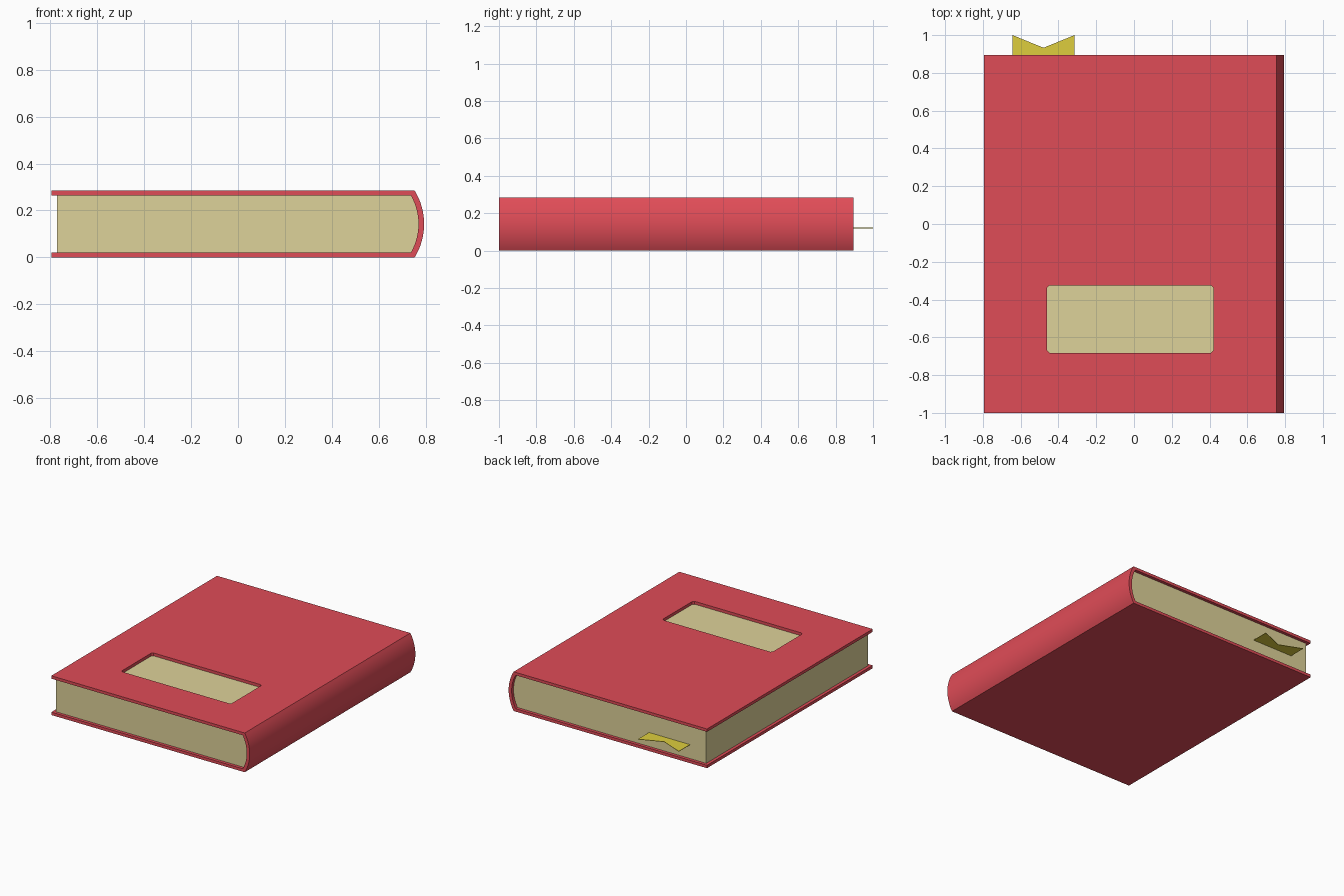
import bpy, bmesh, math
from mathutils import Vector

if "Cube" in bpy.data.objects:
    bpy.data.objects.remove(bpy.data.objects["Cube"])


def material(name, rgb):
    m = bpy.data.materials.new(name)
    m.diffuse_color = (*rgb, 1.0)
    m.use_nodes = True
    m.node_tree.nodes["Principled BSDF"].inputs["Base Color"].default_value = m.diffuse_color
    return m


RED = material("red cover", (0.74, 0.072, 0.095))
PAPER = material("cream paper", (0.73, 0.645, 0.319))
YELLOW = material("yellow ribbon", (0.73, 0.617, 0.048))


def prism(name, points, direction, mat):
    """Extrude a closed 3D outline along a direction."""
    bm = bmesh.new()
    face = bm.faces.new([bm.verts.new(p) for p in points])
    res = bmesh.ops.extrude_face_region(bm, geom=[face], use_keep_orig=True)
    moved = [v for v in res["geom"] if isinstance(v, bmesh.types.BMVert)]
    bmesh.ops.translate(bm, verts=moved, vec=Vector(direction))
    bmesh.ops.recalc_face_normals(bm, faces=bm.faces)
    mesh = bpy.data.meshes.new(name)
    bm.to_mesh(mesh)
    bm.free()
    mesh.materials.append(mat)
    ob = bpy.data.objects.new(name, mesh)
    bpy.context.collection.objects.link(ob)
    return ob


def smooth(ob):
    bpy.ops.object.select_all(action='DESELECT')
    ob.select_set(True)
    bpy.context.view_layer.objects.active = ob
    bpy.ops.object.shade_smooth_by_angle(angle=math.radians(30))


def arc(x, z0, z1, bulge, n=16):
    """Circular arc from (x, z0) to (x, z1), bulging towards +x."""
    h = (z1 - z0) / 2
    r = (h * h + bulge * bulge) / (2 * bulge)
    a = math.asin(h / r)
    return [(x + bulge - r + r * math.cos(t), (z0 + z1) / 2 + r * math.sin(t))
            for t in (-a + 2 * a * i / n for i in range(n + 1))]


H, T = 0.284, 0.021            # book height, board thickness
Y0, Y1, INSET = -1.0, 0.895, 0.022
LEFT = -0.795
outer = arc(0.754, 0, H, 0.04)
inner = arc(0.738, T, H - T, 0.032)

# Cover: C-shaped wrap with rounded spine
profile = [(LEFT, 0)] + outer + [(LEFT, H), (LEFT, H - T)] + inner[::-1] + [(LEFT, T)]
cover = prism("cover", [(x, Y0, z) for x, z in profile], (0, Y1 - Y0, 0), RED)

# Title window cut through the front board, with clipped corners
xa, xb, ya, yb, c = -0.46, 0.42, -0.682, -0.325, 0.012
window = [(xa + c, ya), (xb - c, ya), (xb, ya + c), (xb, yb - c),
          (xb - c, yb), (xa + c, yb), (xa, yb - c), (xa, ya + c)]
cutter = prism("window_cutter", [(x, y, H - T - 0.05) for x, y in window], (0, 0, 0.2), RED)
cutter.hide_render = True
mod = cover.modifiers.new("window", 'BOOLEAN')
mod.operation = 'DIFFERENCE'
mod.solver = 'EXACT'
mod.object = cutter
bpy.context.view_layer.objects.active = cover
bpy.ops.object.modifier_apply(modifier="window")
bpy.data.objects.remove(cutter)
smooth(cover)

# Page block, set in from the cover edges
pages = [(LEFT + INSET, T)] + inner + [(LEFT + INSET, H - T)]
smooth(prism("pages", [(x, Y0 + INSET, z) for x, z in pages],
             (0, Y1 - Y0 - 2 * INSET, 0), PAPER))

# Ribbon bookmark with a swallow-tail end
ribbon = [(-0.643, 0.8), (-0.315, 0.8), (-0.315, 1.0), (-0.479, 0.933), (-0.643, 1.0)]
prism("bookmark", [(x, y, 0.119) for x, y in ribbon], (0, 0, 0.003), YELLOW)
